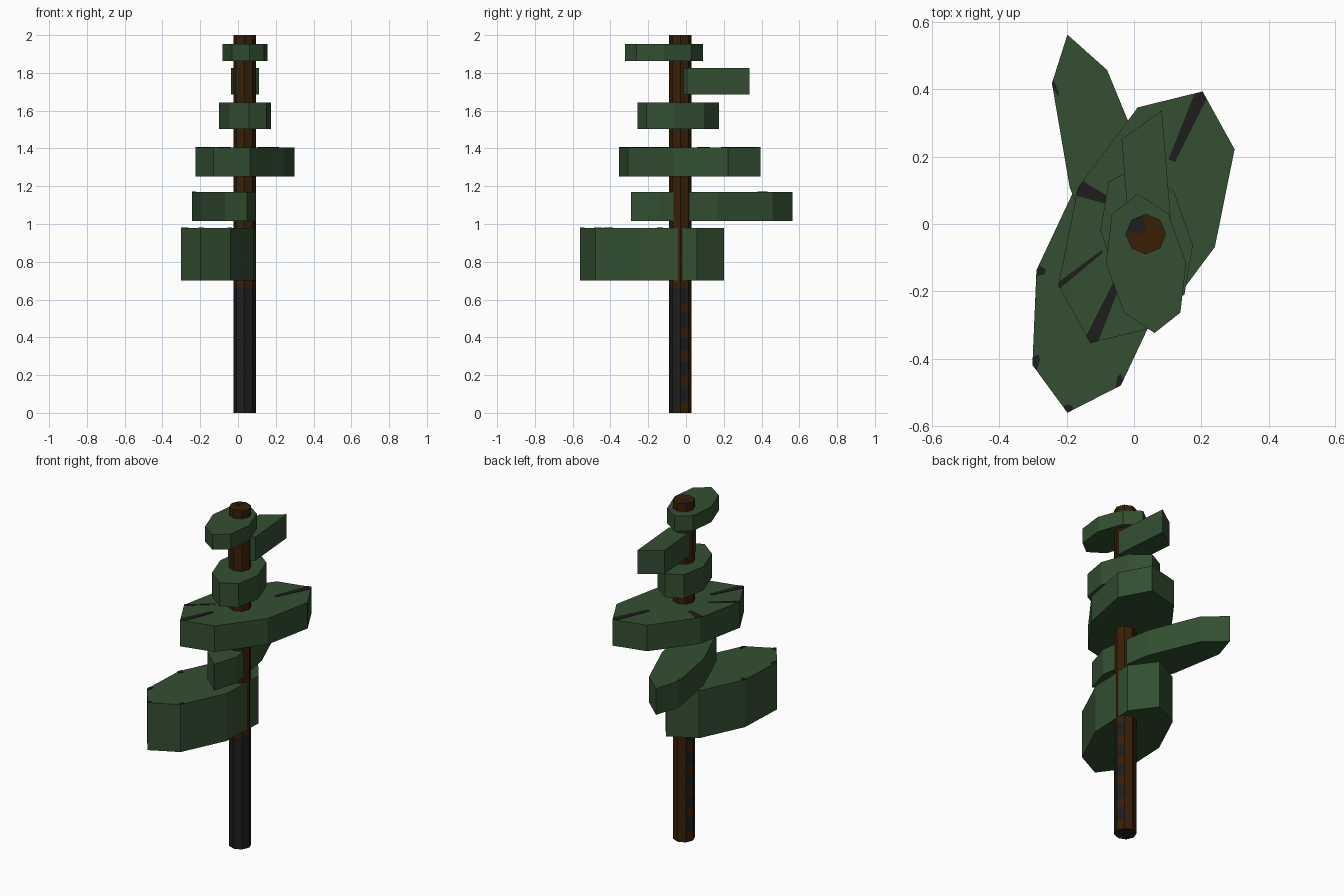
import bpy
import bmesh
import math

if "Cube" in bpy.data.objects:
    bpy.data.objects.remove(bpy.data.objects["Cube"])


def material(name, rgb):
    m = bpy.data.materials.new(name)
    m.diffuse_color = (*rgb, 1.0)
    m.use_nodes = True
    m.node_tree.nodes["Principled BSDF"].inputs["Base Color"].default_value = m.diffuse_color
    return m


green = material("leaf green", (0.033, 0.078, 0.031))
brown = material("bark brown", (0.040, 0.0137, 0.0015))
dark = material("dark bark", (0.0135, 0.0125, 0.0135))


def corner(centre, u, v, i, sides):
    a = 2 * math.pi * i / sides
    c, s = math.cos(a), math.sin(a)
    return centre[0] + u[0] * c + v[0] * s, centre[1] + u[1] * c + v[1] * s


def loft(name, rings, mats):
    """Closed solid through a stack of equal rings of points."""
    bm = bmesh.new()
    rings = [[bm.verts.new(p) for p in ring] for ring in rings]
    n = len(rings[0])
    for low, high in zip(rings, rings[1:]):
        for i in range(n):
            j = (i + 1) % n
            bm.faces.new((low[i], low[j], high[j], high[i]))
    bm.faces.new(rings[0])
    bm.faces.new(rings[-1])
    bmesh.ops.recalc_face_normals(bm, faces=bm.faces)
    me = bpy.data.meshes.new(name)
    bm.to_mesh(me)
    bm.free()
    for m in mats:
        me.materials.append(m)
    ob = bpy.data.objects.new(name, me)
    bpy.context.collection.objects.link(ob)
    return ob


def prism(name, centre, u, v, levels, sides, mats):
    """Skewed regular polygon (centre + u cos + v sin) extruded through the levels."""
    return loft(name, [[(*corner(centre, u, v, i, sides), z) for i in range(sides)]
                       for z in levels], mats)


def streak(name, centre, u, v, i, inner, width, z):
    """Thin dark plate running from a corner along its spoke towards the centre."""
    p, a, b = (corner(centre, u, v, k, 8) for k in (i, i - 1, i + 1))

    def towards(q):
        d = math.dist(p, q)
        return tuple(p[k] + (q[k] - p[k]) * width * 0.7 / d for k in (0, 1))

    a, b = towards(a), towards(b)
    end = tuple(centre[k] + (p[k] - centre[k]) * inner for k in (0, 1))
    d = math.dist(a, b)
    side = [(b[k] - a[k]) / d * width * 0.3 for k in (0, 1)]
    e0 = (end[0] - side[0], end[1] - side[1])
    e1 = (end[0] + side[0], end[1] + side[1])
    outline = [a, p, b, e1, e0]
    loft(name, [[(*q, h) for q in outline] for h in (z - 0.001, z + 0.002)], (dark,))


# Trunk: dark bark low down on the front and underneath, broken patches at the sides
bands = [0, 0.06, 0.14, 0.19, 0.27, 0.33, 0.40, 0.45, 0.53, 0.58, 0.66, 2.0]
trunk_shape = ((0.035, -0.03), (0.06, 0), (0, 0.06))
trunk = prism("trunk", *trunk_shape, bands, 8, (brown, dark))
for f in trunk.data.polygons:
    z, n = f.center.z, f.normal
    if z < 0.66:
        band = sum(1 for b in bands if b < z)
        patch = abs(n.x) > 0.9 and n.y > 0 and band % 2 == 0
        if n.y < -0.1 or n.z < -0.5 or patch:
            f.material_index = 1
streak("trunk_top_mark", *trunk_shape, 3, 0.2, 0.045, 1.999)

# Foliage slabs: centre, two half-axis vectors, bottom, top, sides
slabs = [
    ((-0.104, -0.18), (-0.094, -0.381), (-0.186, 0.043), 0.70, 0.98, 8),
    ((-0.075, 0.136), (-0.123, 0.427), (-0.116, -0.028), 1.015, 1.17, 8),
    ((0.037, 0.02), (0.167, 0.374), (0.2035, -0.088), 1.252, 1.406, 8),
    ((0.0375, -0.042), (0.1125, -0.168), (0.082, 0.137), 1.502, 1.642, 8),
    ((0.0365, 0.128), (0.046, 0.209), (-0.0735, 0.124), 1.685, 1.825, 4),
    ((0.036, -0.117), (0.025, -0.207), (0.119, 0.0), 1.862, 1.952, 8),
]
for n, (c, u, v, z0, z1, sides) in enumerate(slabs, 1):
    prism(f"foliage_{n}", c, u, v, (z0, z1), sides, (green,))

# Dark streaks on the slab tops: slab, corner, inner end, width
for s, i, inner, width in [(0, 0, 0.94, 0.03), (0, 1, 0.9, 0.03), (0, 2, 0.86, 0.025),
                           (0, 7, 0.9, 0.025), (1, 1, 0.88, 0.02),
                           (2, 0, 0.45, 0.035), (2, 4, 0.5, 0.035),
                           (2, 5, 0.5, 0.015), (2, 6, 0.55, 0.035)]:
    c, u, v, z0, z1, sides = slabs[s]
    streak(f"streak_{s + 1}_{i}", c, u, v, i, inner, width, z1)
